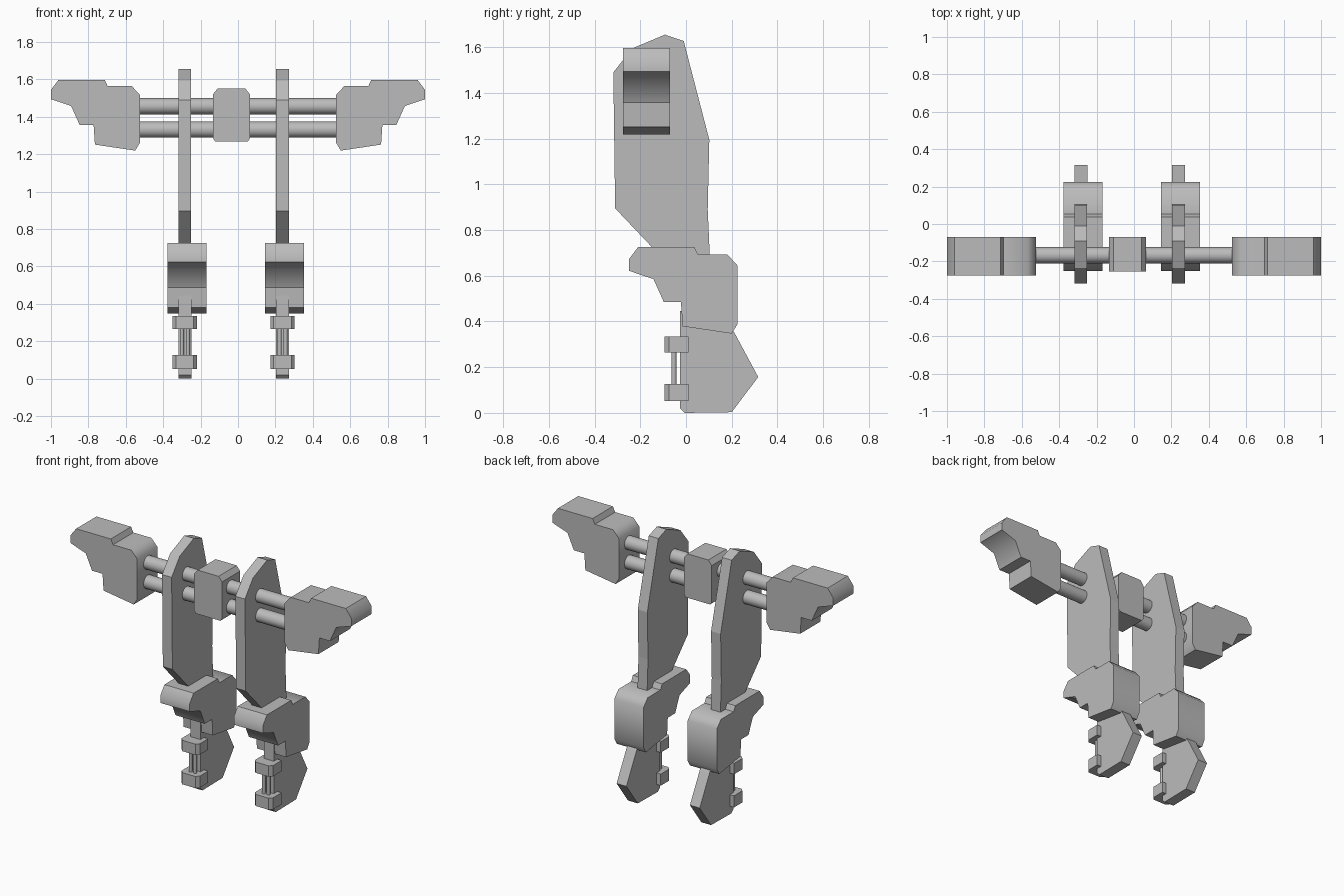
import bpy, bmesh, math
from mathutils import Matrix, Vector

if "Cube" in bpy.data.objects:
    bpy.data.objects.remove(bpy.data.objects["Cube"])

grey = bpy.data.materials.new("plain_grey")
grey.diffuse_color = (0.5, 0.5, 0.5, 1)
grey.use_nodes = True
grey.node_tree.nodes["Principled BSDF"].inputs["Base Color"].default_value = grey.diffuse_color


def finish(name, bm, smooth=None):
    bmesh.ops.recalc_face_normals(bm, faces=bm.faces[:])
    me = bpy.data.meshes.new(name)
    bm.to_mesh(me)
    bm.free()
    me.materials.append(grey)
    ob = bpy.data.objects.new(name, me)
    bpy.context.collection.objects.link(ob)
    if smooth:
        bpy.ops.object.select_all(action='DESELECT')
        ob.select_set(True)
        bpy.context.view_layer.objects.active = ob
        bpy.ops.object.shade_smooth_by_angle(angle=math.radians(smooth))
    return ob


def prism(name, outline, place, lo, hi, smooth=None):
    """Extrude a 2D outline from lo to hi; place(a, b, depth) gives the 3D point."""
    bm = bmesh.new()
    face = bm.faces.new([bm.verts.new(place(a, b, lo)) for a, b in outline])
    new = bmesh.ops.extrude_face_region(bm, geom=[face])["geom"]
    shift = Vector(place(0, 0, hi)) - Vector(place(0, 0, lo))
    bmesh.ops.translate(bm, vec=shift, verts=[v for v in new if isinstance(v, bmesh.types.BMVert)])
    return finish(name, bm, smooth)


def rod(name, centre, radius, length, axis, sides):
    bm = bmesh.new()
    turn = Matrix.Rotation(math.pi / 2, 4, 'Y') if axis == 'X' else Matrix()
    bmesh.ops.create_cone(bm, cap_ends=True, segments=sides, radius1=radius, radius2=radius,
                          depth=length, matrix=Matrix.Translation(centre) @ turn)
    return finish(name, bm, 40)


def side(a, b, d):      # outline in y, z
    return (d, a, b)


def front(a, b, d):     # outline in x, z
    return (a, d, b)


def plan(a, b, d):      # outline in x, y
    return (a, b, d)


# Stepped housing outline, shared by the knees and the outer pods
housing = [(-0.21, 0.725), (0.037, 0.725), (0.053, 0.692), (0.182, 0.692), (0.225, 0.645),
           (0.225, 0.388), (0.2, 0.347), (-0.015, 0.379), (-0.022, 0.485), (-0.097, 0.485),
           (-0.142, 0.585), (-0.25, 0.622), (-0.25, 0.672)]
thigh = [(-0.092, 1.655), (-0.01, 1.627), (0.102, 1.195), (0.095, 0.89), (0.108, 0.6),
         (-0.03, 0.6), (-0.31, 0.895), (-0.318, 1.49), (-0.235, 1.595)]
shin = [(-0.026, 0.445), (0.15, 0.445), (0.215, 0.345), (0.316, 0.157), (0.2, 0.003),
        (-0.005, 0), (-0.026, 0.02)]

# Legs
for label, x in (("left", -0.284), ("right", 0.238)):
    prism(label + "_thigh_plate", thigh, side, x - 0.034, x + 0.034)
    prism(label + "_knee_housing", housing, side, x - 0.093, x + 0.115, 50)
    prism(label + "_shin_plate", shin, side, x - 0.035, x + 0.035)
    # Small clamps joined by thin rods in front of the shin
    clamp = [(x - 0.065, 0.01), (x - 0.065, -0.075), (x - 0.047, -0.095),
             (x + 0.047, -0.095), (x + 0.065, -0.075), (x + 0.065, 0.01)]
    prism(label + "_upper_clamp", clamp, plan, 0.265, 0.335)
    prism(label + "_lower_clamp", clamp, plan, 0.052, 0.127)
    for i, dx in enumerate((-0.016, 0.016)):
        rod(f"{label}_shin_rod_{i + 1}", (x + dx, -0.053, 0.195), 0.011, 0.16, 'Z', 12)

# Outer pods, mirrored
for label, s in (("left", 1), ("right", -1)):
    outline = [(s * (a - 0.75), b + 0.872) for a, b in housing]
    prism(label + "_pod", outline, front, -0.275, -0.069, 50)

# Crossbars
for label, z in (("upper", 1.456), ("lower", 1.331)):
    rod(label + "_crossbar", (0, -0.167, z), 0.043, 1.1, 'X', 24)

# Centre block
block = [(-0.134, 1.285), (-0.122, 1.267), (0.052, 1.267), (0.064, 1.285),
         (0.064, 1.52), (0.04, 1.55), (-0.11, 1.55), (-0.134, 1.52)]
prism("centre_block", block, front, -0.254, -0.07)
